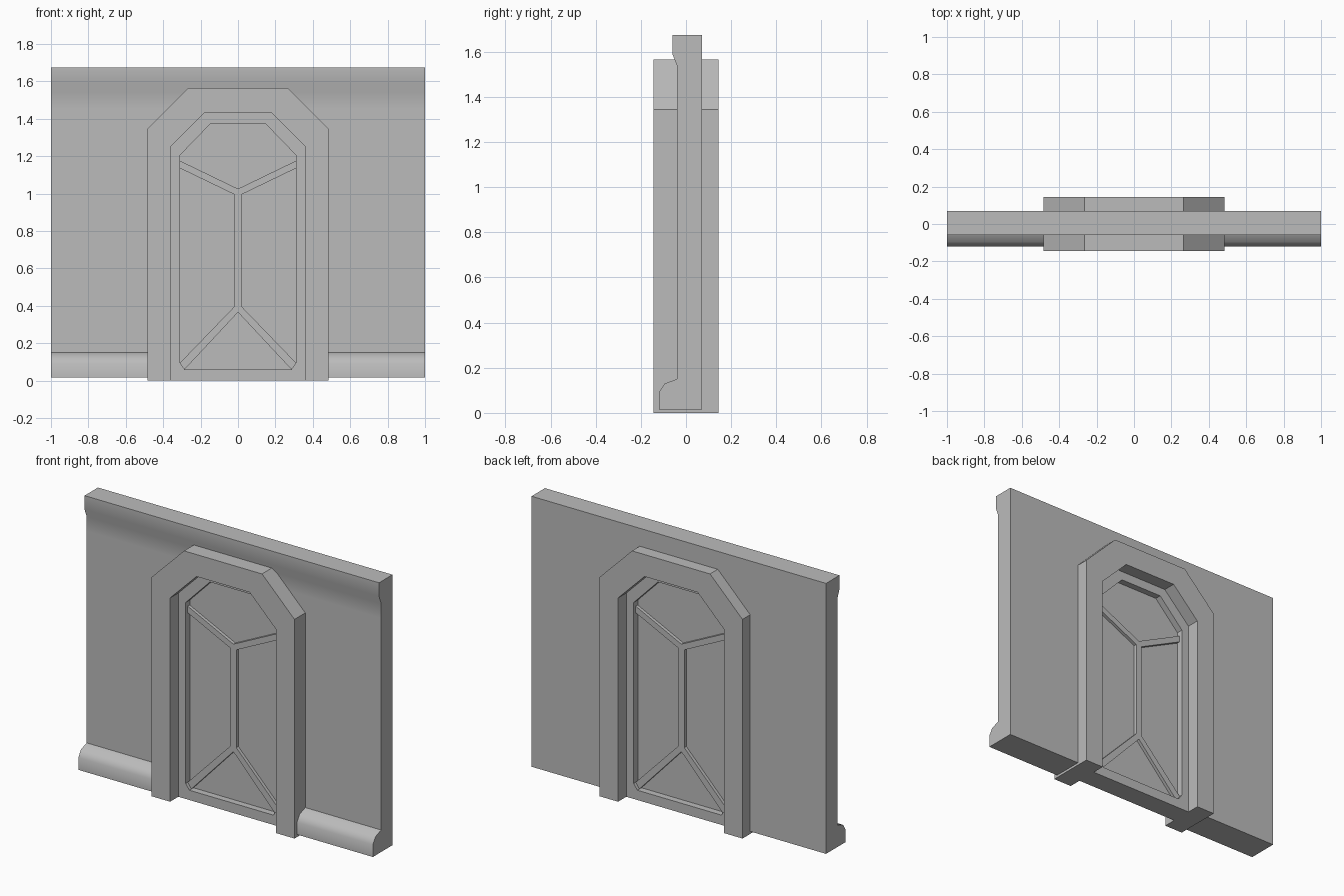
import bpy, bmesh, math
from mathutils import Vector

cube = bpy.data.objects.get("Cube")
if cube:
    bpy.data.objects.remove(cube, do_unlink=True)

stone = bpy.data.materials.new("plain_grey")
stone.use_nodes = True
grey = (0.5, 0.5, 0.5, 1)
stone.diffuse_color = grey
stone.node_tree.nodes["Principled BSDF"].inputs["Base Color"].default_value = grey


def activate(ob):
    bpy.ops.object.select_all(action="DESELECT")
    ob.select_set(True)
    bpy.context.view_layer.objects.active = ob


def extrude(name, points, offset):
    """Extrude a flat polygon along offset into a closed solid."""
    bm = bmesh.new()
    face = bm.faces.new([bm.verts.new(p) for p in points])
    moved = bmesh.ops.extrude_face_region(bm, geom=[face])["geom"]
    bmesh.ops.translate(bm, vec=Vector(offset),
                        verts=[v for v in moved if isinstance(v, bmesh.types.BMVert)])
    bmesh.ops.recalc_face_normals(bm, faces=bm.faces)
    # open the centre plane so that mirrored halves join cleanly
    centre = [f for f in bm.faces if all(abs(v.co.x) < 1e-5 for v in f.verts)]
    bmesh.ops.delete(bm, geom=centre, context="FACES")
    mesh = bpy.data.meshes.new(name)
    bm.to_mesh(mesh)
    bm.free()
    mesh.materials.append(stone)
    ob = bpy.data.objects.new(name, mesh)
    bpy.context.collection.objects.link(ob)
    return ob


def mirrored(name, half, depth):
    """Half outline in x, z, centred in y with half thickness depth."""
    ob = extrude(name, [(x, -depth, z) for x, z in half], (0, 2 * depth, 0))
    ob.modifiers.new("Mirror", "MIRROR").use_axis[0] = True
    activate(ob)
    bpy.ops.object.modifier_apply(modifier="Mirror")
    return ob


# Half outlines of the nested arches
outer = [(0.485, 0), (0.485, 1.345), (0.265, 1.565), (0, 1.565)]
inner = [(0.36, 0), (0.36, 1.25), (0.18, 1.43), (0, 1.43)]
opening = [(0, 0.06), (0.285, 0.06), (0.31, 0.095), (0.31, 1.205),
           (0.145, 1.375), (0, 1.375)]

# Wall with cornice and skirting, extruded along its length
profile = [(0.07, 0.015), (-0.12, 0.015), (-0.12, 0.09), (-0.095, 0.13),
           (-0.04, 0.15), (-0.04, 1.45), (-0.04, 1.54), (-0.06, 1.59),
           (-0.06, 1.675), (0.07, 1.675)]
wall = extrude("wall", [(-1, y, z) for y, z in profile], (2, 0, 0))
cutter = mirrored("doorway_cutter", [(0, -0.1), (0.4, -0.1), (0.4, 1.26),
                                     (0.22, 1.44), (0, 1.44)], 0.3)
cutter.hide_render = True
cut = wall.modifiers.new("Doorway", "BOOLEAN")
cut.operation, cut.solver, cut.object = "DIFFERENCE", "EXACT", cutter
activate(wall)
bpy.ops.object.modifier_apply(modifier="Doorway")
bpy.data.objects.remove(cutter, do_unlink=True)
activate(wall)
bpy.ops.object.shade_smooth_by_angle(angle=math.radians(50))

# Door surround
mirrored("door_frame", outer + inner[::-1], 0.145)

# Door leaf: rim, thin panel and raised bars
mirrored("door_rim", [(0, 0)] + inner + opening[::-1], 0.065)
mirrored("door_panel", opening, 0.025)
mirrored("door_bars", [(0, 1.025), (0.31, 1.175), (0.31, 1.135), (0.02, 0.995),
                       (0.02, 0.395), (0.31, 0.095), (0.285, 0.06), (0, 0.365)], 0.045)
